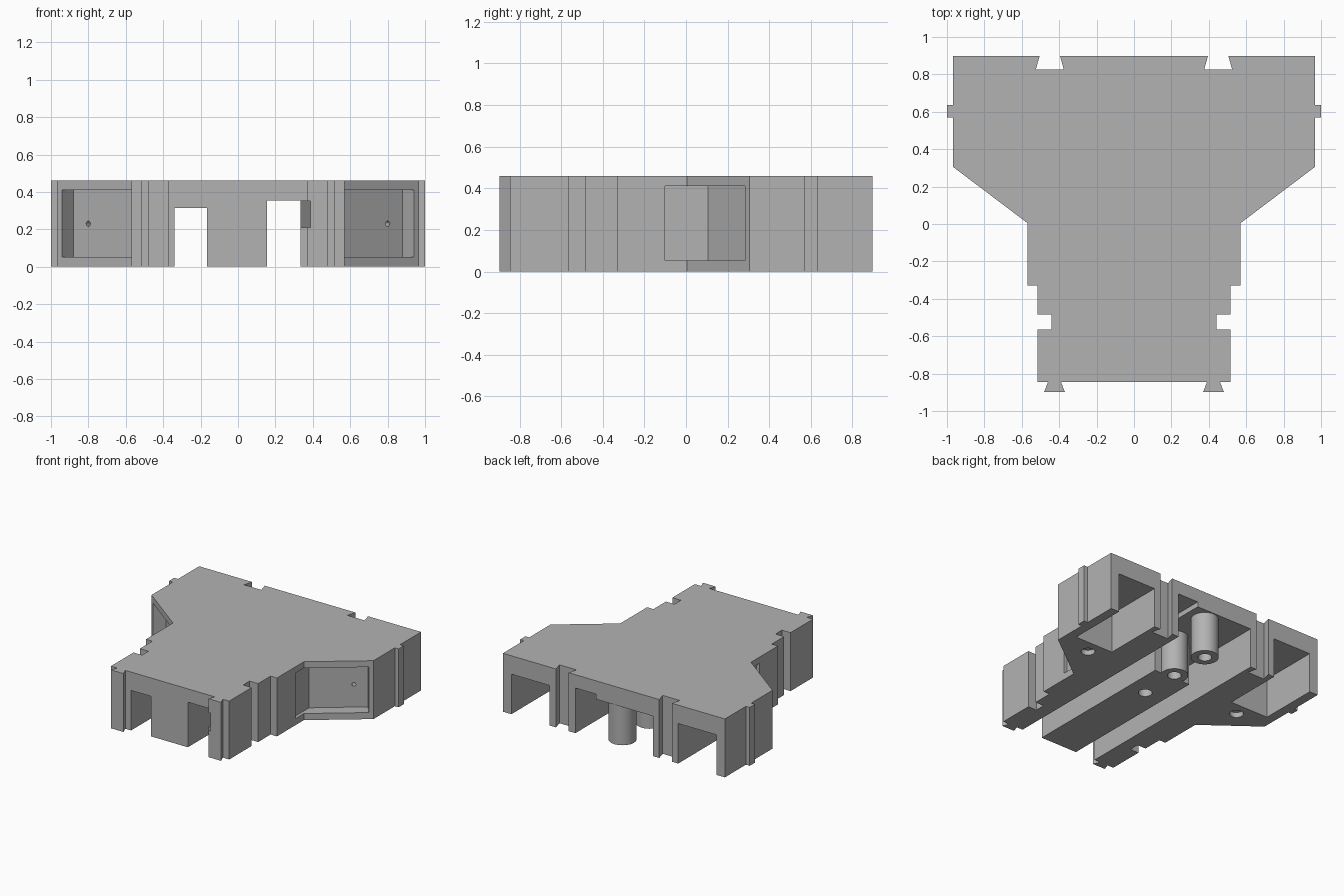
import bpy, bmesh, math
from mathutils import Matrix, Vector

cube = bpy.data.objects.get("Cube")
if cube:
    bpy.data.objects.remove(cube, do_unlink=True)

TOP = 0.46

grey = bpy.data.materials.new("plain_grey")
grey.use_nodes = True
grey.diffuse_color = (0.45, 0.45, 0.45, 1)
grey.node_tree.nodes["Principled BSDF"].inputs["Base Color"].default_value = grey.diffuse_color


def add_object(name, bm):
    bmesh.ops.recalc_face_normals(bm, faces=bm.faces)
    mesh = bpy.data.meshes.new(name)
    bm.to_mesh(mesh)
    bm.free()
    mesh.materials.append(grey)
    obj = bpy.data.objects.new(name, mesh)
    bpy.context.collection.objects.link(obj)
    return obj


def prism(name, outline, z0, z1):
    bm = bmesh.new()
    face = bm.faces.new([bm.verts.new((x, y, z0)) for x, y in outline])
    new = bmesh.ops.extrude_face_region(bm, geom=[face])["geom"]
    verts = [v for v in new if isinstance(v, bmesh.types.BMVert)]
    bmesh.ops.translate(bm, verts=verts, vec=(0, 0, z1 - z0))
    return add_object(name, bm)


def cylinder(name, start, end, radius):
    start, end = Vector(start), Vector(end)
    axis = end - start
    bm = bmesh.new()
    turn = Vector((0, 0, 1)).rotation_difference(axis).to_matrix().to_4x4()
    bmesh.ops.create_cone(bm, cap_ends=True, segments=32, radius1=radius, radius2=radius,
                          depth=axis.length,
                          matrix=Matrix.Translation((start + end) / 2) @ turn)
    return add_object(name, bm)


def combine(target, tool, operation="DIFFERENCE"):
    mod = target.modifiers.new("combine", "BOOLEAN")
    mod.operation = operation
    mod.solver = "EXACT"
    mod.object = tool
    bpy.context.view_layer.objects.active = target
    bpy.ops.object.modifier_apply(modifier=mod.name)
    bpy.data.objects.remove(tool, do_unlink=True)


def flip(points, side):
    return [(x * side, y) for x, y in points]


# Body outline: dovetails in front, notches at the back, tabs on the sides
half = [(0.39, -0.845), (0.37, -0.897), (0.48, -0.897), (0.46, -0.845),
        (0.515, -0.845), (0.515, -0.565), (0.44, -0.565), (0.44, -0.485),
        (0.515, -0.485), (0.515, -0.33), (0.57, -0.33), (0.57, 0.005),
        (0.967, 0.305), (0.967, 0.57), (1.0, 0.57), (1.0, 0.635),
        (0.967, 0.635), (0.967, 0.897), (0.505, 0.897), (0.525, 0.825),
        (0.375, 0.825), (0.395, 0.897)]
body = prism("connector_body", half + flip(reversed(half), -1), 0, TOP)

# Underside channels, the left one opening into the back bay
combine(body, prism("channel_cut", [(-0.34, -1), (-0.165, -1), (-0.165, 0.42),
                                    (0.2, 0.42), (0.2, 1), (-0.34, 1)], -0.1, 0.315))
combine(body, prism("channel_cut", [(0.155, -1), (0.335, -1), (0.335, 1), (0.155, 1)],
                    -0.1, 0.355))
combine(body, prism("side_catch_cut", [(0.3, -0.95), (0.388, -0.95), (0.388, -0.70),
                                       (0.3, -0.79)], 0.21, 0.352))

for side in (-1, 1):
    # Corner bays open to the back and below
    bay = [(0.56, 0.42), (0.893, 0.42), (0.893, 1), (0.56, 1)]
    combine(body, prism("bay_cut", flip(bay, side), -0.1, 0.315))
    # Recessed panel on each slanted wall
    panel = [(0.545, -0.10), (0.545, 0.105), (0.88, 0.36), (0.94, 0.285),
             (1.0, 0.207), (0.7, -0.10)]
    combine(body, prism("panel_cut", flip(panel, side), 0.052, 0.41))
    combine(body, cylinder("pin_hole_cut", (side * 0.83, 0.26, 0.23),
                           (side * 0.77, 0.34, 0.23), 0.014))
    # Screw holes under the wings
    combine(body, cylinder("screw_hole_cut", (side * 0.695, 0.315, -0.1),
                           (side * 0.695, 0.315, 0.04), 0.05))

# Round posts in the back bay, and the screw holes along the middle
for y in (0.45, 0.79):
    combine(body, cylinder("post", (0, y, 0), (0, y, 0.35), 0.1), "UNION")
for y in (0.125, 0.45, 0.79):
    combine(body, cylinder("screw_hole_cut", (0, y, -0.1), (0, y, 0.28), 0.05))

for obj in bpy.context.selected_objects:
    obj.select_set(False)
body.select_set(True)
bpy.context.view_layer.objects.active = body
bpy.ops.object.shade_smooth_by_angle(angle=math.radians(30))
